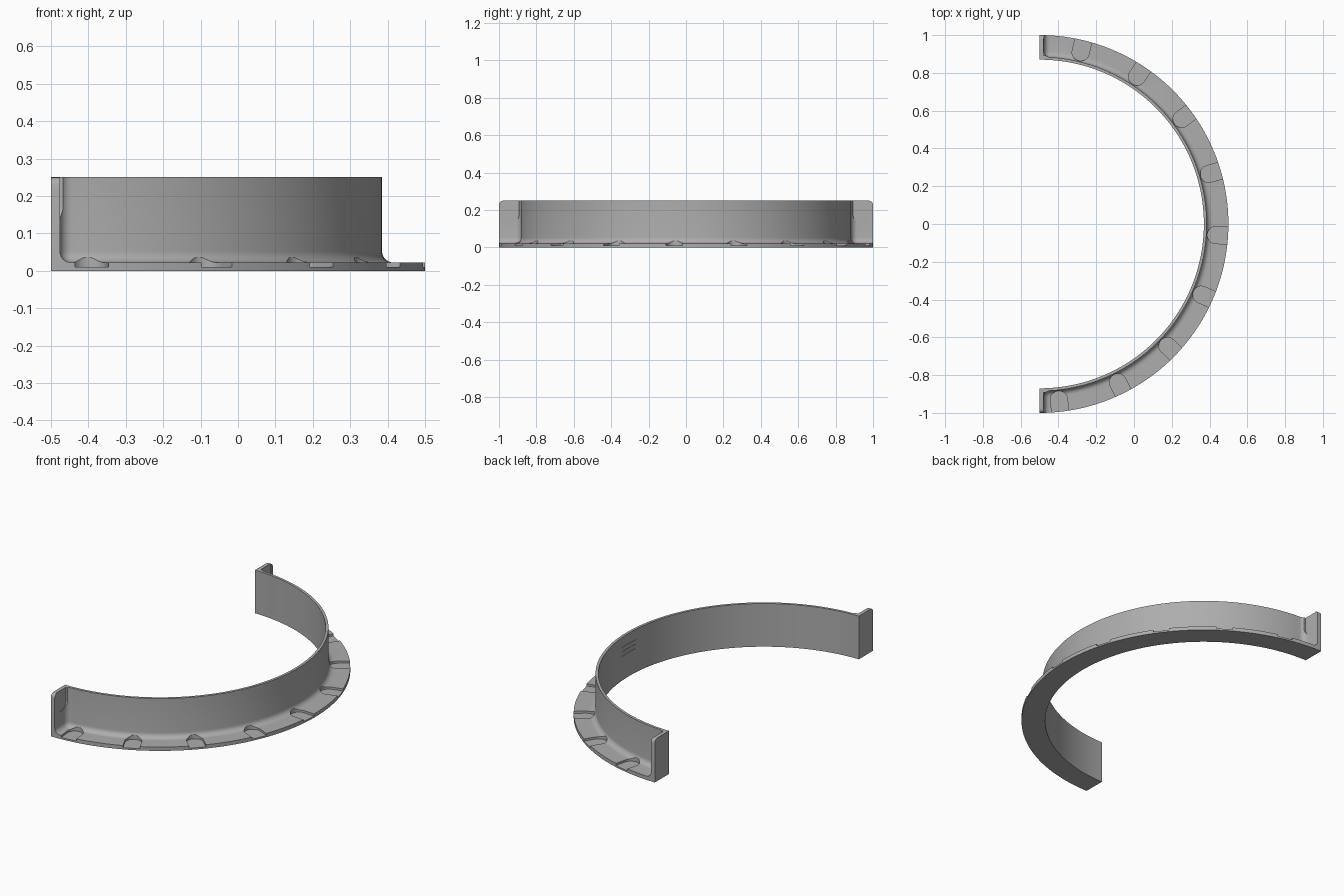
import bpy, bmesh
from math import sin, cos, acos, pi, radians
from mathutils import Matrix, Vector

cube = bpy.data.objects.get("Cube")
if cube:
    bpy.data.objects.remove(cube, do_unlink=True)

CENTRE_X = -0.5          # ring axis
STEPS = 96               # segments around the half ring
WALL_IN, WALL_OUT, RIM = 0.87, 0.885, 1.0
HEIGHT, FLANGE, PLATE = 0.25, 0.022, 0.024
FILLET = 0.03


def arc(radius, start, end, steps):
    return [(radius * cos(start + (end - start) * i / steps),
             radius * sin(start + (end - start) * i / steps)) for i in range(steps + 1)]


def half_ring(inner, outer, cut_x, long_ends=False):
    """Outline of a half ring closed by the plane at cut_x."""
    sides = []
    for r, sign in ((inner, 1), (outer, -1)):
        a = acos(cut_x / r) * sign
        pts = arc(r, -a, a, STEPS)
        if long_ends:
            pts = pts[:1] + pts[2:-2] + pts[-1:]
        sides += pts
    return sides


def prism(bm, outline, z0, z1, matrix=Matrix()):
    """Extrude an outline between two heights, then place it."""
    base = bm.faces.new([bm.verts.new((x, y, z0)) for x, y in outline])
    out = bmesh.ops.extrude_face_region(bm, geom=[base])
    verts = [g for g in out["geom"] if isinstance(g, bmesh.types.BMVert)]
    bmesh.ops.translate(bm, verts=verts, vec=(0, 0, z1 - z0))
    bmesh.ops.transform(bm, verts=verts + list(base.verts), matrix=matrix)
    bmesh.ops.recalc_face_normals(bm, faces=bm.faces)


def make(name, bm):
    mesh = bpy.data.meshes.new(name)
    bm.to_mesh(mesh)
    bm.free()
    obj = bpy.data.objects.new(name, mesh)
    obj.location.x = CENTRE_X
    bpy.context.collection.objects.link(obj)
    return obj


def carve(target, cutter):
    mod = target.modifiers.new("cut", "BOOLEAN")
    mod.operation = "DIFFERENCE"
    mod.solver = "EXACT"
    mod.object = cutter
    cutter.hide_render = True
    bpy.context.view_layer.objects.active = target
    bpy.ops.object.modifier_apply(modifier=mod.name)
    bpy.data.objects.remove(cutter, do_unlink=True)


# Solid half ring with a rounded upper outer edge
bm = bmesh.new()
prism(bm, half_ring(WALL_IN, RIM, 0), 0, HEIGHT)
edge = [e for e in bm.edges if all(v.co.z > HEIGHT - 0.001 and v.co.xy.length > 0.99
                                   for v in e.verts)]
bmesh.ops.bevel(bm, geom=edge, offset=0.022, segments=5, profile=0.5,
                affect="EDGES", clamp_overlap=False)
bracket = make("half_ring_bracket", bm)

# Filleted pocket leaving the wall, flange and end plates
bm = bmesh.new()
prism(bm, half_ring(WALL_OUT, 1.2, PLATE, True), FLANGE, 0.5)
sharp = [e for e in bm.edges if e.calc_face_angle(0) > 0.7]
bmesh.ops.bevel(bm, geom=sharp, offset=FILLET, segments=6, profile=0.5,
                affect="EDGES", clamp_overlap=False)
carve(bracket, make("pocket_cutter", bm))

# Round-ended screw seats around the flange
SEAT = 0.045
slot = arc(SEAT, pi / 2, 3 * pi / 2, 16) + [(0.2, -SEAT), (0.2, SEAT)]
bm = bmesh.new()
for i in range(9):
    turn = Matrix.Rotation(radians(-83.7 + 20.03 * i), 4, "Z")
    prism(bm, slot, 0.01, 0.12, turn @ Matrix.Translation((0.934, 0, 0)))
carve(bracket, make("flange_seat_cutter", bm))

# Matching seats in the end plates, open at the top
bm = bmesh.new()
for side in (-1, 1):
    axes = Matrix(((0, 0, 1), (0, 1, 0), (1, 0, 0))).to_4x4()
    prism(bm, slot, PLATE - 0.003, 0.1,
          Matrix.Translation((0, side * 0.938, 0.175)) @ axes)
carve(bracket, make("plate_seat_cutter", bm))

# Fine marking grooves on the inside of the wall
bm = bmesh.new()
for z in (0.14, 0.165, 0.19):
    a = radians(4)
    band = arc(WALL_IN + 0.002, -a, a, 6) + arc(WALL_IN - 0.02, a, -a, 6)
    prism(bm, band, z - 0.001, z + 0.001)
carve(bracket, make("groove_cutter", bm))

# Plain grey finish
grey = bpy.data.materials.new("plain_grey")
grey.use_nodes = True
colour = (0.42, 0.42, 0.42, 1)
grey.diffuse_color = colour
grey.node_tree.nodes["Principled BSDF"].inputs["Base Color"].default_value = colour
bracket.data.materials.clear()
bracket.data.materials.append(grey)
for p in bracket.data.polygons:
    p.material_index = 0

bpy.ops.object.select_all(action="DESELECT")
bracket.select_set(True)
bpy.context.view_layer.objects.active = bracket
bpy.ops.object.shade_smooth_by_angle(angle=radians(30))
